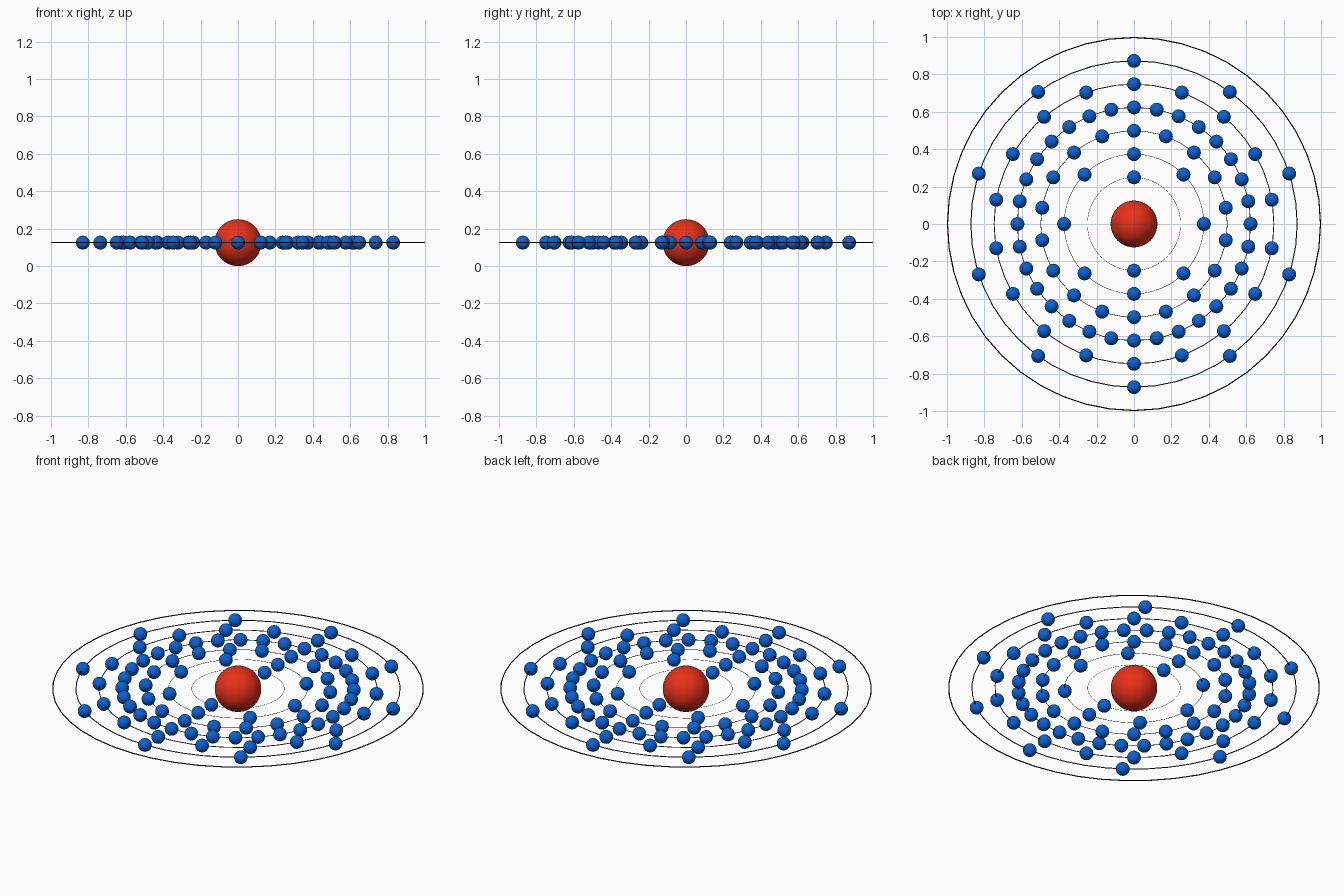
import bpy
from math import sin, cos, pi

if "Cube" in bpy.data.objects:
    bpy.data.objects.remove(bpy.data.objects["Cube"])

Z = 0.125  # height of the orbital plane


def material(name, color):
    m = bpy.data.materials.new(name)
    m.diffuse_color = color
    m.use_nodes = True
    m.node_tree.nodes["Principled BSDF"].inputs["Base Color"].default_value = m.diffuse_color
    return m


RED = material("red", (0.8, 0.03, 0.01, 1))
BLUE = material("blue", (0.003, 0.12, 0.65, 1))
BLACK = material("black", (0.0, 0.0, 0.0, 1))


def finish(name, mat):
    ob = bpy.context.object
    ob.name = name
    ob.data.materials.append(mat)
    bpy.ops.object.shade_smooth()
    return ob


# Central nucleus
bpy.ops.mesh.primitive_uv_sphere_add(segments=48, ring_count=24, radius=0.125,
                                     location=(0, 0, Z))
finish("nucleus", RED)

# Master electron, whose mesh is shared by every other electron
bpy.ops.mesh.primitive_uv_sphere_add(segments=24, ring_count=16, radius=0.037)
master = finish("electron", BLUE)
mesh = master.data
bpy.data.objects.remove(master)

# Seven shells: thin ring plus evenly spaced electrons (outermost ring is empty)
for i, count in enumerate([2, 8, 18, 32, 18, 10, 0]):
    radius = 0.25 + 0.125 * i
    thin = 0.003 * radius
    bpy.ops.mesh.primitive_torus_add(location=(0, 0, Z), major_segments=48,
                                     minor_segments=8,
                                     major_radius=radius - thin, minor_radius=thin)
    finish(f"orbit_ring_{i + 1}", BLACK)
    for k in range(count):
        a = pi / 2 + 2 * pi * k / count
        ob = bpy.data.objects.new(f"electron_{i + 1}_{k + 1}", mesh)
        ob.location = ((radius - thin) * cos(a), (radius - thin) * sin(a), Z)
        bpy.context.collection.objects.link(ob)
